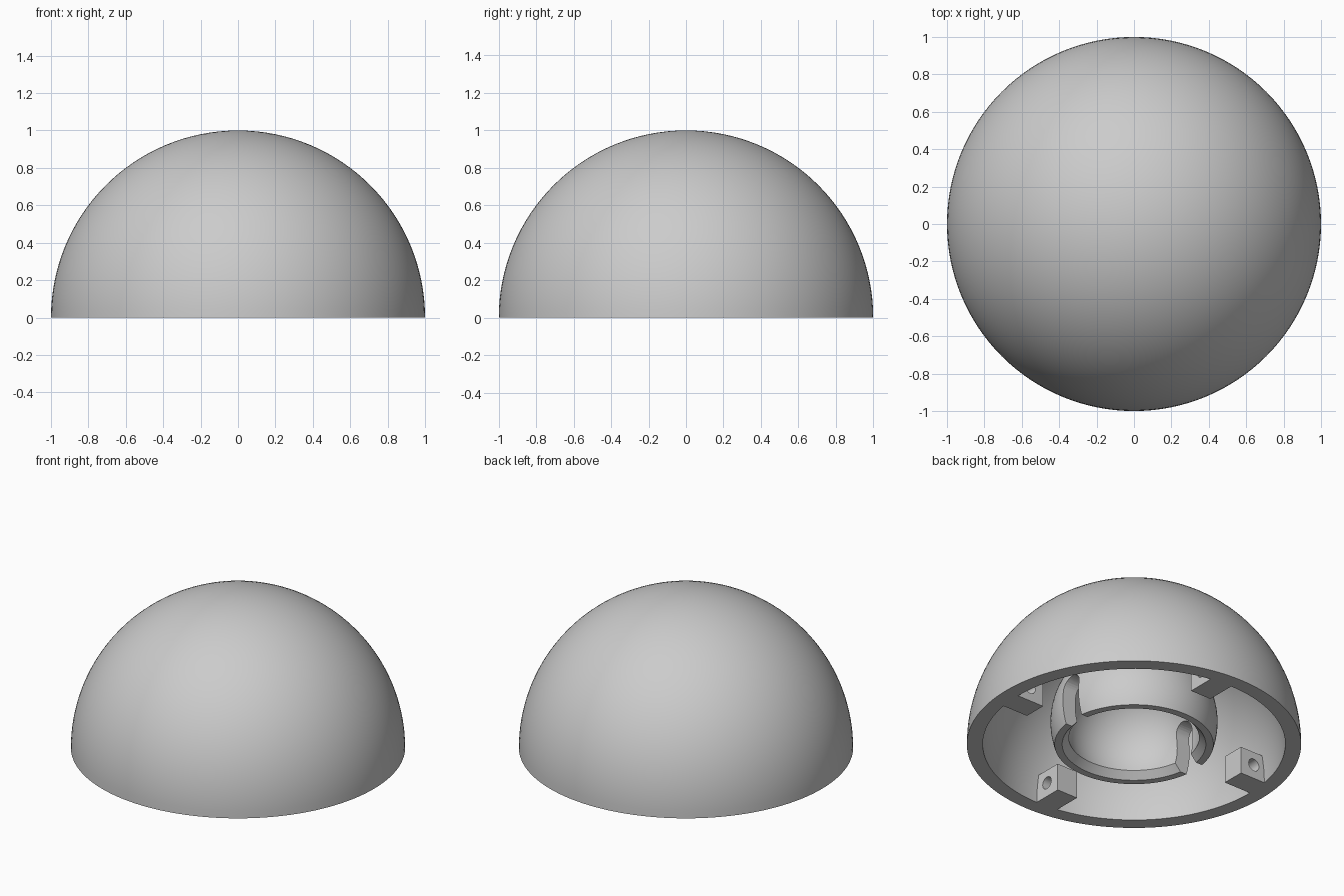
import bpy, bmesh, math
from mathutils import Matrix, Vector

if "Cube" in bpy.data.objects:
    bpy.data.objects.remove(bpy.data.objects["Cube"])

grey = bpy.data.materials.new("plain_grey")
grey.diffuse_color = (0.6, 0.6, 0.6, 1)
grey.use_nodes = True
grey.node_tree.nodes["Principled BSDF"].inputs["Base Color"].default_value = grey.diffuse_color


def make_object(name, bm, smooth=True):
    bmesh.ops.recalc_face_normals(bm, faces=bm.faces)
    mesh = bpy.data.meshes.new(name)
    bm.to_mesh(mesh)
    bm.free()
    mesh.materials.append(grey)
    ob = bpy.data.objects.new(name, mesh)
    bpy.context.collection.objects.link(ob)
    if smooth:
        shade(ob)
    return ob


def shade(ob):
    bpy.ops.object.select_all(action='DESELECT')
    ob.select_set(True)
    bpy.context.view_layer.objects.active = ob
    bpy.ops.object.shade_smooth_by_angle(angle=math.radians(30))


def arc(radius, centre_z, start, end, n):
    """Points (r, z) on a circle; angles measured up from the horizontal."""
    return [(radius * math.cos(start + (end - start) * i / n),
             centre_z + radius * math.sin(start + (end - start) * i / n)) for i in range(n + 1)]


def lathe(name, profile, steps=96):
    bm = bmesh.new()
    vs = [bm.verts.new((max(r, 0), 0, z)) for r, z in profile]
    es = [bm.edges.new(p) for p in zip(vs, vs[1:])]
    bmesh.ops.spin(bm, geom=vs + es, cent=(0, 0, 0), axis=(0, 0, 1),
                   angle=2 * math.pi, steps=steps)
    bmesh.ops.remove_doubles(bm, verts=bm.verts, dist=1e-4)
    return make_object(name, bm)


def extrude_x(name, outline, x0, x1):
    """Prism along x from a (y, z) outline."""
    bm = bmesh.new()
    face = bm.faces.new([bm.verts.new((x0, y, z)) for y, z in outline])
    ext = bmesh.ops.extrude_face_region(bm, geom=[face])
    moved = [v for v in ext["geom"] if isinstance(v, bmesh.types.BMVert)]
    bmesh.ops.translate(bm, verts=moved, vec=Vector((x1 - x0, 0, 0)))
    return make_object(name, bm, False)


def cut(ob, cutter):
    mod = ob.modifiers.new("cut", 'BOOLEAN')
    mod.operation = 'DIFFERENCE'
    mod.solver = 'EXACT'
    mod.object = cutter
    bpy.context.view_layer.objects.active = ob
    bpy.ops.object.modifier_apply(modifier=mod.name)
    bpy.data.objects.remove(cutter)
    shade(ob)


HALF = math.pi / 2

# Hollow hemisphere shell with a flat rim
lathe("dome_shell", arc(1, 0, HALF, 0, 32) + arc(0.905, 0, 0, HALF, 32), 128)

# Ball socket: thick sphere cut open at the rim, with a chamfered mouth
CZ, R_OUT, R_IN = 0.155, 0.5, 0.405
outer = arc(R_OUT, CZ, HALF, -math.asin(CZ / R_OUT), 28)
inner = arc(R_IN, CZ, -math.asin(0.11 / R_IN), HALF, 28)
socket = lathe("ball_socket", outer + [(0.43, 0)] + inner)

# Round-topped slots through both sides of the socket
w, top = 0.072, 0.225
outline = [(-w, -0.1), (w, -0.1)] + arc(w, top, 0, math.pi, 16)
cut(socket, extrude_x("slot_cutter", outline, -0.7, 0.7))

# Stem joining the socket to the dome
lathe("socket_stem", [(0, 0.6), (0.2, 0.6), (0.2, 0.93), (0, 0.93)], 48)

# Four fastening tabs, each beside an axis, with a sideways hole
for i in range(4):
    box = [(-0.15, 0), (0, 0), (0, 0.18), (-0.15, 0.18)]
    tab = extrude_x(f"fastening_tab_{i + 1}", box, 0.71, 0.95)
    bm = bmesh.new()
    bmesh.ops.create_cone(bm, cap_ends=True, segments=24, radius1=0.04, radius2=0.04, depth=0.5,
                          matrix=Matrix.Translation((0.81, 0, 0.093)) @ Matrix.Rotation(HALF, 4, 'X'))
    cut(tab, make_object("hole_cutter", bm, False))
    tab.rotation_euler.z = i * HALF
